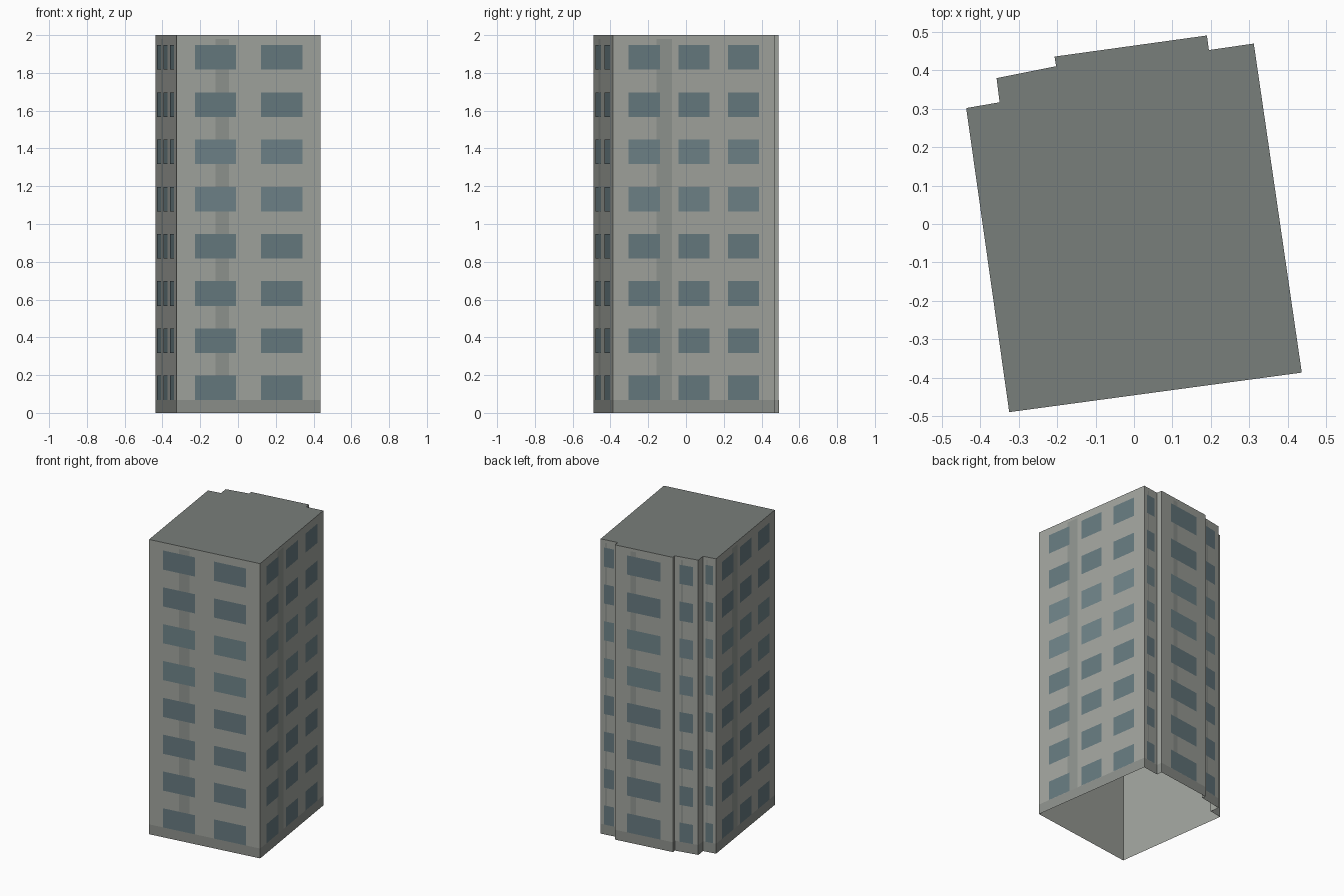
import bpy
from mathutils import Vector

if "Cube" in bpy.data.objects:
    bpy.data.objects.remove(bpy.data.objects["Cube"])

HEIGHT = 2.0
FLOORS = 8
BASE_H = 0.067
OUTLINE = [(-0.325, -0.49), (0.437, -0.387), (0.312, 0.47), (0.195, 0.453),
           (0.19, 0.491), (-0.207, 0.436), (-0.203, 0.411), (-0.358, 0.38),
           (-0.350, 0.317), (-0.437, 0.302)]
# windows per floor on each wall, following the outline
WINDOWS = [2, 3, 1, 0, 1, 0, 1, 0, 1, 3]


def material(name, rgb):
    m = bpy.data.materials.new(name)
    m.diffuse_color = (*rgb, 1)
    m.use_nodes = True
    m.node_tree.nodes["Principled BSDF"].inputs["Base Color"].default_value = m.diffuse_color
    return m


def add_mesh(name, verts, faces, mat):
    me = bpy.data.meshes.new(name)
    me.from_pydata(verts, [], faces)
    me.materials.append(mat)
    ob = bpy.data.objects.new(name, me)
    bpy.context.collection.objects.link(ob)
    return ob


def add_panels(name, panels, offset, mat):
    """Flat panels on walls: (wall index, t0, t1, z0, z1)."""
    verts, faces = [], []
    for i, t0, t1, z0, z1 in panels:
        a = Vector((*OUTLINE[i], 0))
        d = Vector((*OUTLINE[(i + 1) % N], 0)) - a
        out = Vector((d.y, -d.x, 0)).normalized() * offset
        k = len(verts)
        for t, z in ((t0, z0), (t1, z0), (t1, z1), (t0, z1)):
            verts.append(a + d * t + out + Vector((0, 0, z)))
        faces.append((k, k + 1, k + 2, k + 3))
    return add_mesh(name, verts, faces, mat)


N = len(OUTLINE)
wall = material("concrete", (0.36, 0.375, 0.345))
stain = material("weathered_concrete", (0.28, 0.30, 0.28))
base = material("base_concrete", (0.27, 0.285, 0.265))
roof = material("roofing", (0.19, 0.21, 0.197))
glass = material("glass", (0.135, 0.195, 0.215))
glass_light = material("light_glass", (0.16, 0.23, 0.25))

# outer walls, open underneath
add_mesh("walls",
         [(x, y, z) for z in (0, HEIGHT) for x, y in OUTLINE],
         [(i, (i + 1) % N, N + (i + 1) % N, N + i) for i in range(N)], wall)

# flat roof
add_mesh("roof", [(x, y, HEIGHT) for x, y in OUTLINE], [tuple(range(N))], roof)

# base band and vertical weathered strips
add_panels("base_band", [(i, 0, 1, 0, BASE_H) for i in range(N)], 0.001, base)
add_panels("wall_strips", [(i, 0.27, 0.365, BASE_H, 1.98)
                           for i in range(N) if WINDOWS[i]], 0.001, stain)

# rows of windows, the middle floors a little lighter
dark, light = [], []
for i, n in enumerate(WINDOWS):
    for c in range(n):
        cell = 0.92 / n
        mid, half = 0.04 + cell * (c + 0.5), cell * 0.3125
        for f in range(FLOORS):
            z = BASE_H + f * HEIGHT / FLOORS
            (light if f in (4, 5) else dark).append(
                (i, mid - half, mid + half, z, z + 0.13))
add_panels("windows", dark, 0.002, glass)
add_panels("middle_windows", light, 0.002, glass_light)
